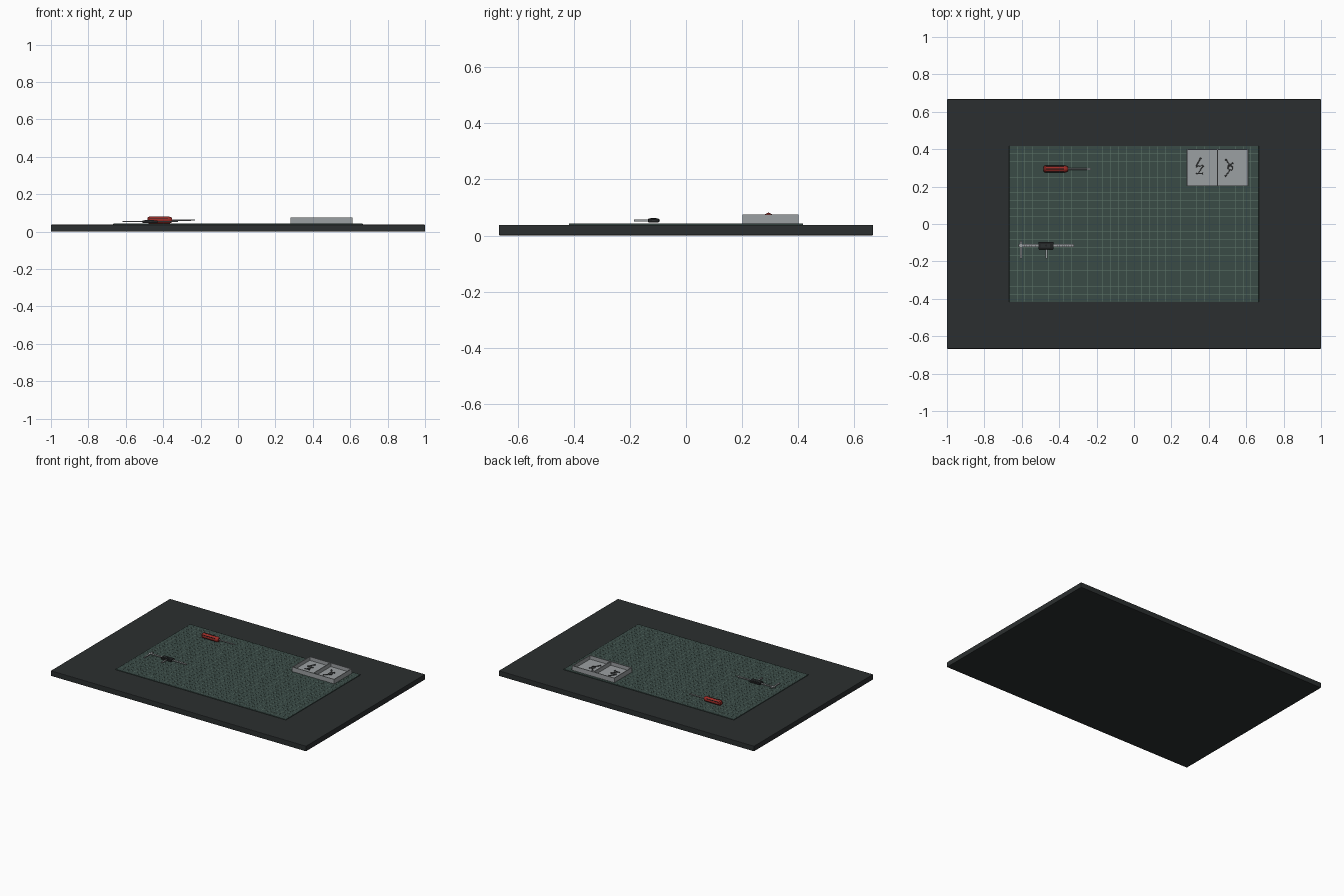
import bpy, bmesh, math
from mathutils import Vector, Matrix

if "Cube" in bpy.data.objects:
    bpy.data.objects.remove(bpy.data.objects["Cube"])


def material(name, rgb):
    m = bpy.data.materials.new(name)
    m.diffuse_color = (*rgb, 1)
    m.use_nodes = True
    m.node_tree.nodes["Principled BSDF"].inputs["Base Color"].default_value = m.diffuse_color
    return m


DARK = material("charcoal", (0.024, 0.028, 0.029))
GREEN = material("mat_green", (0.042, 0.07, 0.062))
LINE = material("grid_line", (0.12, 0.19, 0.15))
STEEL = material("steel", (0.33, 0.35, 0.36))
RED = material("grip_red", (0.32, 0.025, 0.02))
BLACK = material("black_plastic", (0.015, 0.016, 0.017))
SCREW = material("screw_steel", (0.08, 0.085, 0.09))


def add_box(bm, x0, x1, y0, y1, z0, z1):
    m = Matrix.Translation(((x0 + x1) / 2, (y0 + y1) / 2, (z0 + z1) / 2))
    m = m @ Matrix.Diagonal((x1 - x0, y1 - y0, z1 - z0, 1))
    bmesh.ops.create_cube(bm, size=1, matrix=m)


def add_rod(bm, a, b, r1, r2=None, sides=12):
    a, b = Vector(a), Vector(b)
    d = b - a
    m = Matrix.Translation((a + b) / 2) @ d.to_track_quat('Z', 'Y').to_matrix().to_4x4()
    bmesh.ops.create_cone(bm, cap_ends=True, segments=sides, radius1=r1,
                          radius2=r1 if r2 is None else r2, depth=d.length, matrix=m)


def finish(name, bm, mat, bevel=0, smooth=False):
    me = bpy.data.meshes.new(name)
    bm.to_mesh(me)
    bm.free()
    ob = bpy.data.objects.new(name, me)
    bpy.context.collection.objects.link(ob)
    me.materials.append(mat)
    if bevel:
        mod = ob.modifiers.new("bevel", 'BEVEL')
        mod.width, mod.segments = bevel, 2
    if smooth:
        bpy.ops.object.select_all(action='DESELECT')
        ob.select_set(True)
        bpy.context.view_layer.objects.active = ob
        bpy.ops.object.shade_smooth_by_angle(angle=math.radians(35))
    return ob


def boxes(name, mat, items, bevel=0):
    bm = bmesh.new()
    for it in items:
        add_box(bm, *it)
    return finish(name, bm, mat, bevel)


# Bench board and cutting mat
boxes("bench_board", DARK, [(-1, 1, -0.667, 0.667, 0, 0.038)], 0.004)
boxes("cutting_mat", GREEN, [(-0.667, 0.667, -0.417, 0.417, 0.038, 0.043)], 0.001)

# Grid lines printed on the mat
S, W, Z0, Z1 = 1 / 24, 0.0009, 0.0425, 0.0435
lines = [(i * S - W, i * S + W, -0.415, 0.415, Z0, Z1) for i in range(-15, 16)]
lines += [(-0.665, 0.665, j * S - W, j * S + W, Z0, Z1) for j in range(-9, 10)]
boxes("mat_grid_lines", LINE, lines)

# Parts tray: floor, rim walls and divider
X0, X1, Y0, Y1, T, TOP = 0.281, 0.612, 0.202, 0.4, 0.005, 0.075
boxes("tray_floor", STEEL, [(X0, X1, Y0, Y1, 0.043, 0.049)])
boxes("tray_walls", STEEL, [
    (X0, X0 + T, Y0, Y1, 0.043, TOP), (X1 - T, X1, Y0, Y1, 0.043, TOP),
    (X0 + T, X1 - T, Y0, Y0 + T, 0.043, TOP), (X0 + T, X1 - T, Y1 - T, Y1, 0.043, TOP),
    (0.444, 0.45, Y0 + T, Y1 - T, 0.049, TOP)])

# Loose screws lying in the tray: head position, tip position
screws = [((0.357, 0.353), (0.331, 0.308)), ((0.331, 0.308), (0.370, 0.313)),
          ((0.370, 0.311), (0.346, 0.274)), ((0.370, 0.270), (0.331, 0.270)),
          ((0.490, 0.346), (0.510, 0.318)), ((0.530, 0.325), (0.500, 0.310)),
          ((0.488, 0.254), (0.512, 0.286))]
bm = bmesh.new()
for h, t in screws:
    a, b = Vector((*h, 0.054)), Vector((*t, 0.052))
    n = (b - a).normalized()
    add_rod(bm, a, b, 0.003, 0.0022)
    add_rod(bm, a, a + n * 0.004, 0.005)
finish("loose_screws", bm, SCREW, smooth=True)

# Washer
bpy.ops.mesh.primitive_torus_add(major_segments=20, minor_segments=6, major_radius=0.012,
                                 minor_radius=0.003, location=(0.515, 0.300, 0.052))
bpy.context.object.name = "washer"
bpy.context.object.data.materials.append(SCREW)

# Screwdriver: handle, grip strips, blade
DY, DZ = 0.294, 0.062
bm = bmesh.new()
profile = [(-0.483, 0.013), (-0.476, 0.0185), (-0.37, 0.0185), (-0.36, 0.016), (-0.353, 0.012)]
for (xa, ra), (xb, rb) in zip(profile, profile[1:]):
    add_rod(bm, (xa, DY, DZ), (xb, DY, DZ), ra, rb, 16)
finish("screwdriver_handle", bm, RED, smooth=True)
bm = bmesh.new()
for k in range(6):
    a = math.radians(60 * k + 30)
    y, z = DY + 0.0172 * math.cos(a), DZ + 0.0172 * math.sin(a)
    add_rod(bm, (-0.47, y, z), (-0.375, y, z), 0.0026, sides=8)
finish("handle_grip_strips", bm, BLACK, smooth=True)
bm = bmesh.new()
add_rod(bm, (-0.36, DY, DZ), (-0.25, DY, DZ), 0.0042)
add_box(bm, -0.252, -0.231, DY - 0.005, DY + 0.005, DZ - 0.0018, DZ + 0.0018)
finish("screwdriver_blade", bm, STEEL, smooth=True)

# Caliper: beam, jaws, slider, scale ticks
CY = -0.115
boxes("caliper_beam", STEEL, [(-0.617, -0.322, CY - 0.007, CY + 0.007, 0.051, 0.056)])
boxes("caliper_jaws", STEEL, [(-0.609, -0.599, -0.185, -0.092, 0.0505, 0.0565),
                              (-0.472, -0.462, -0.185, -0.115, 0.0505, 0.0565)])
boxes("caliper_slider", BLACK, [(-0.510, -0.430, -0.135, -0.096, 0.047, 0.060)], 0.002)
boxes("caliper_screen", DARK, [(-0.500, -0.450, -0.126, -0.106, 0.0595, 0.0615)])
boxes("caliper_ticks", SCREW, [(x / 1000 - 0.001, x / 1000 + 0.001, CY - 0.004, CY + 0.004, 0.0555, 0.0568)
                               for x in list(range(-585, -515, 12)) + list(range(-420, -330, 12))])
bm = bmesh.new()
add_rod(bm, (-0.47, -0.115, 0.059), (-0.47, -0.115, 0.063), 0.006)
finish("slider_lock_knob", bm, BLACK, smooth=True)
